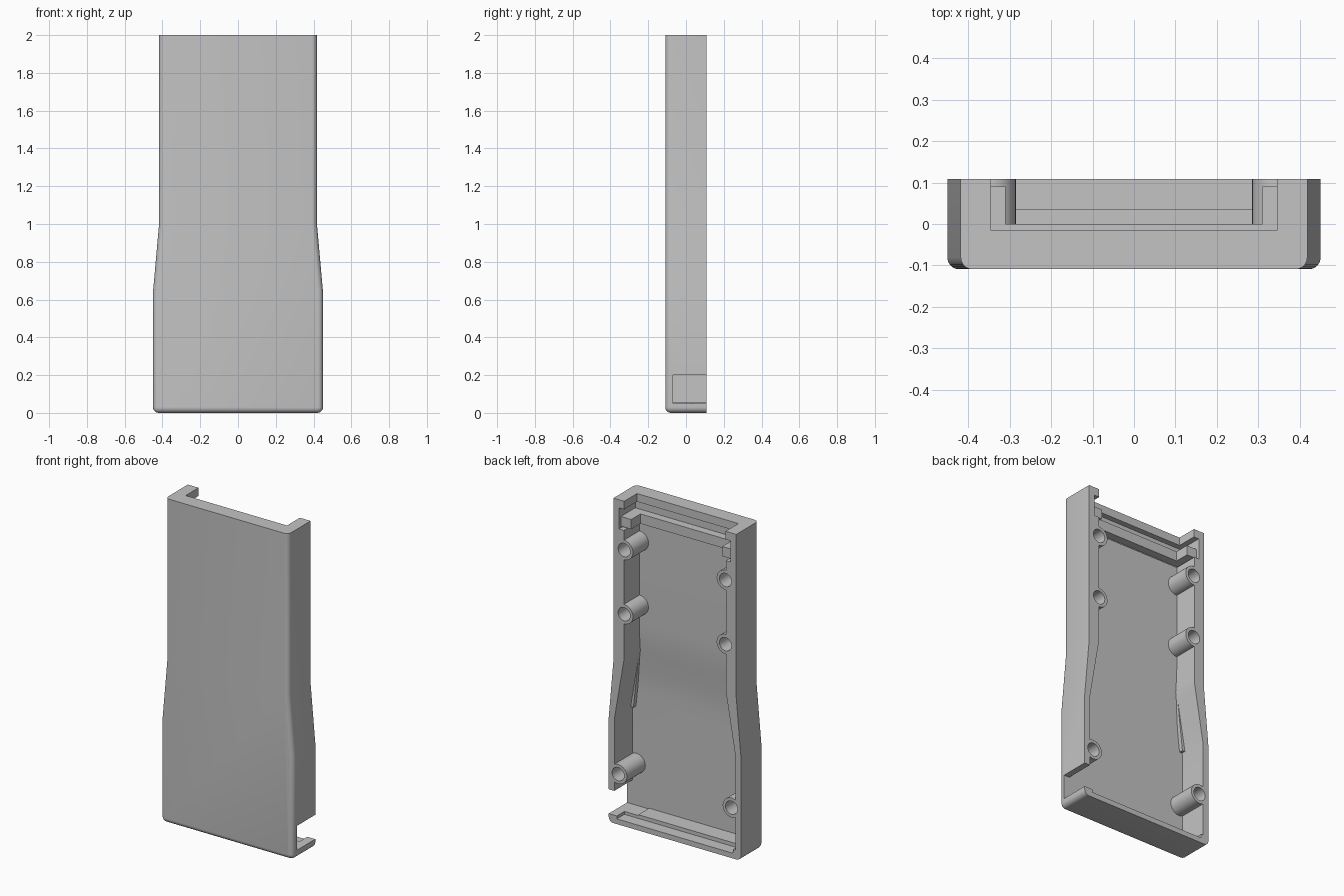
import bpy, bmesh, math
from mathutils import Matrix

if "Cube" in bpy.data.objects:
    bpy.data.objects.remove(bpy.data.objects["Cube"], do_unlink=True)

grey = bpy.data.materials.new("plain grey")
grey.use_nodes = True
COLOUR = (0.55, 0.55, 0.55, 1)
grey.diffuse_color = COLOUR
grey.node_tree.nodes["Principled BSDF"].inputs["Base Color"].default_value = COLOUR

FRONT, BACK = -0.109, 0.109
LOW_FLOOR, HIGH_FLOOR = -0.07, -0.042


def finish(name, bm):
    bmesh.ops.recalc_face_normals(bm, faces=bm.faces)
    mesh = bpy.data.meshes.new(name)
    bm.to_mesh(mesh)
    bm.free()
    mesh.materials.append(grey)
    ob = bpy.data.objects.new(name, mesh)
    bpy.context.collection.objects.link(ob)
    return ob


def prism(points, y0, y1):
    """Extrude an x-z outline from y0 to y1."""
    bm = bmesh.new()
    face = bm.faces.new([bm.verts.new((x, y0, z)) for x, z in points])
    ext = bmesh.ops.extrude_face_region(bm, geom=[face])["geom"]
    verts = [v for v in ext if isinstance(v, bmesh.types.BMVert)]
    bmesh.ops.translate(bm, verts=verts, vec=(0, y1 - y0, 0))
    bmesh.ops.recalc_face_normals(bm, faces=bm.faces)
    return bm


def symmetric(half):
    return half + [(-x, z) for x, z in reversed(half)]


def box(name, x0, x1, y0, y1, z0, z1):
    return finish(name, prism([(x0, z0), (x1, z0), (x1, z1), (x0, z1)], y0, y1))


def rod(name, x, z, radius, y0, y1):
    bm = bmesh.new()
    bmesh.ops.create_cone(bm, cap_ends=True, segments=32, radius1=radius,
                          radius2=radius, depth=y1 - y0)
    bm.transform(Matrix.Translation((x, (y0 + y1) / 2, z))
                 @ Matrix.Rotation(math.pi / 2, 4, "X"))
    return finish(name, bm)


def cut(ob, cutter):
    bpy.context.view_layer.objects.active = ob
    mod = ob.modifiers.new("cut", "BOOLEAN")
    mod.operation, mod.solver, mod.object = "DIFFERENCE", "EXACT", cutter
    bpy.ops.object.modifier_apply(modifier=mod.name)


def smooth(ob):
    bpy.ops.object.select_all(action="DESELECT")
    ob.select_set(True)
    bpy.context.view_layer.objects.active = ob
    bpy.ops.object.shade_smooth_by_angle(angle=math.radians(30))


# Outer shell: rounded bottom corners, then a rounded front edge
bm = prism(symmetric([(0.45, 0), (0.45, 0.64), (0.418, 1.0), (0.418, 2)]), FRONT, BACK)
corners = [e for e in bm.edges if all(v.co.z < 0.01 for v in e.verts)
           and abs(e.verts[0].co.y - e.verts[1].co.y) > 0.1]
bmesh.ops.bevel(bm, geom=corners, offset=0.03, segments=5, profile=0.5, affect="EDGES")
rim = [e for e in bm.edges if all(v.co.y < FRONT + 0.001 for v in e.verts)
       and not all(v.co.z > 1.99 for v in e.verts)]
bmesh.ops.bevel(bm, geom=rim, offset=0.028, segments=5, profile=0.5, affect="EDGES")
shell = finish("shell", bm)

# Hollow inside, with a floor that eases from shallow above to deep below
bm = prism(symmetric([(0.412, 0.055), (0.412, 0.64), (0.347, 1.02), (0.347, 1.85)]),
           LOW_FLOOR, 0.2)
RAMP_START, RAMP_END, STEPS = 0.75, 1.2, 8
for i in range(STEPS + 1):
    z = RAMP_START + (RAMP_END - RAMP_START) * i / STEPS
    bmesh.ops.bisect_plane(bm, geom=bm.verts[:] + bm.edges[:] + bm.faces[:],
                           plane_co=(0, 0, z), plane_no=(0, 0, 1))
for v in bm.verts:
    if v.co.y < 0:
        t = min(max((v.co.z - RAMP_START) / (RAMP_END - RAMP_START), 0), 1)
        v.co.y += (HIGH_FLOOR - LOW_FLOOR) * t * t * (3 - 2 * t)

# Other cuts: panel pocket, top opening, bottom step, side notch
cutters = [
    finish("cavity", bm),
    box("pocket", -0.38, 0.38, -0.05, 0.2, 1.82, 1.95),
    box("top_opening", -0.345, 0.345, -0.016, 0.2, 1.93, 2.1),
    box("bottom_step", -0.395, 0.395, 0.035, 0.2, 0.032, 0.1),
    box("side_notch", 0.3, 0.6, LOW_FLOOR, 0.2, 0.05, 0.2),
]
for cutter in cutters:
    cut(shell, cutter)

# Screw bosses with blind holes
for label, x, z in (("upper", 0.345, 1.7), ("middle", 0.345, 1.305), ("lower", 0.386, 0.31)):
    for side, s in (("left", 1), ("right", -1)):
        boss = rod(f"{label}_{side}_boss", s * x, z, 0.06, LOW_FLOOR - 0.005, BACK)
        hole = rod("hole", s * x, z, 0.041, -0.035, 0.2)
        cut(boss, hole)
        cut(shell, hole)
        smooth(boss)
        cutters.append(hole)
smooth(shell)

for cutter in cutters:
    bpy.data.objects.remove(cutter, do_unlink=True)

# Panel rail with end posts, and thin wedges beside the taper
box("panel_rail", -0.385, 0.385, LOW_FLOOR, 0, 1.83, 1.89)
for side, s in (("left", 1), ("right", -1)):
    box(f"{side}_panel_post", s * 0.31, s * 0.385, LOW_FLOOR, 0.09, 1.83, 1.89)
    finish(f"{side}_wedge", prism(
        [(s * 0.35, 1.02), (s * 0.415, 0.66), (s * 0.39, 0.66)], LOW_FLOOR - 0.005, -0.045))
